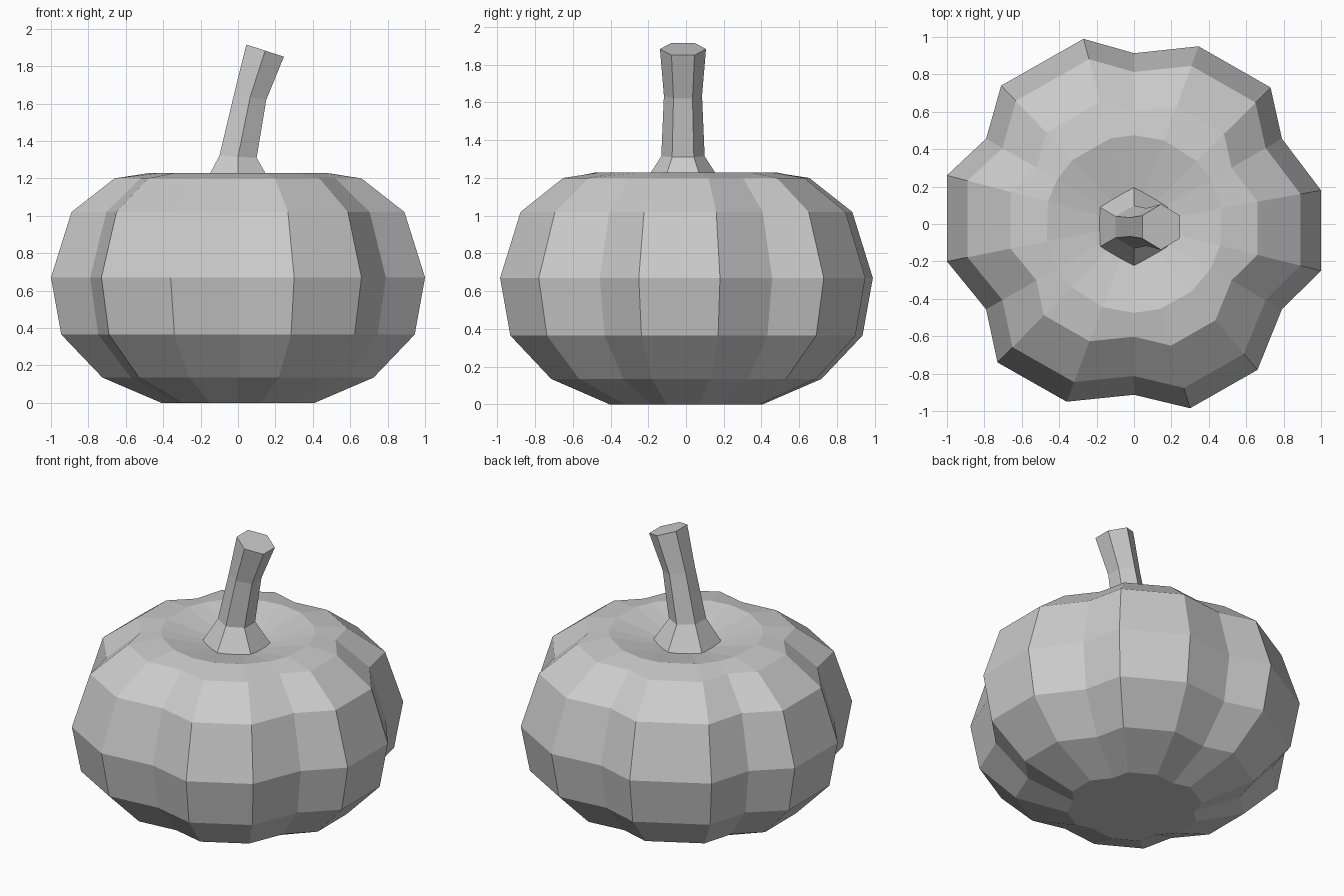
import bpy, bmesh
from math import sin, cos, pi, hypot, radians
from mathutils import Vector

if "Cube" in bpy.data.objects:
    bpy.data.objects.remove(bpy.data.objects["Cube"])


def loft(name, rings, bottom=None, top=None):
    """Skin closed rings; end with a flat cap, or a fan to a given centre point."""
    bm = bmesh.new()
    loops = [[bm.verts.new(p) for p in ring] for ring in rings]
    n = len(loops[0])
    for a, b in zip(loops, loops[1:]):
        for i in range(n):
            j = (i + 1) % n
            bm.faces.new((a[i], a[j], b[j], b[i]))
    for loop, centre in ((loops[0], bottom), (loops[-1], top)):
        if centre is None:
            bm.faces.new(loop)
        else:
            c = bm.verts.new(centre)
            for i in range(n):
                bm.faces.new((loop[i], loop[(i + 1) % n], c))
    bmesh.ops.recalc_face_normals(bm, faces=bm.faces)
    mesh = bpy.data.meshes.new(name)
    bm.to_mesh(mesh)
    bm.free()
    obj = bpy.data.objects.new(name, mesh)
    bpy.context.collection.objects.link(obj)
    return obj


# Pumpkin body: six uneven lobes (two corners each) separated by grooves
lobes = [
    ((1.0, -0.25), (1.0, 0.18)),
    ((0.73, 0.73), (0.345, 0.95)),
    ((-0.27, 0.99), (-0.71, 0.74)),
    ((-1.0, 0.26), (-1.0, -0.20)),
    ((-0.73, -0.74), (-0.36, -0.95)),
    ((0.30, -0.985), (0.66, -0.78)),
]
outline = []
for k, pair in enumerate(lobes):
    a = radians(30 + 60 * k)
    outline += [*pair, (0.913 * cos(a), 0.913 * sin(a))]

# Scale and height of each body ring
profile = [(0.41, 0), (0.725, 0.135), (0.945, 0.365), (1.0, 0.67),
           (0.89, 1.02), (0.66, 1.20)]
rings = [[(x * s, y * s, z) for x, y in outline] for s, z in profile]
# Round rim of the sunken top
rings.append([(0.475 * x / hypot(x, y), 0.475 * y / hypot(x, y), 1.23)
              for x, y in outline])
loft("pumpkin_body", rings, top=(0, 0, 1.12))

# Stem: six-sided, flared at the foot and leaning to the right
# (centre x, centre z, radius, tilt)
stem_path = [(0.0, 1.155, 0.217, 0), (0.0, 1.315, 0.115, 3),
             (0.065, 1.635, 0.101, 10), (0.145, 1.883, 0.122, 18)]
stem = []
for cx, cz, r, tilt in stem_path:
    t = radians(tilt)
    ring = []
    for i in range(6):
        a = pi / 2 + i * pi / 3
        u = r * cos(a)
        ring.append(Vector((cx + u * cos(t), -0.016 + r * sin(a), cz - u * sin(t))))
    stem.append(ring)
loft("stem", stem)
